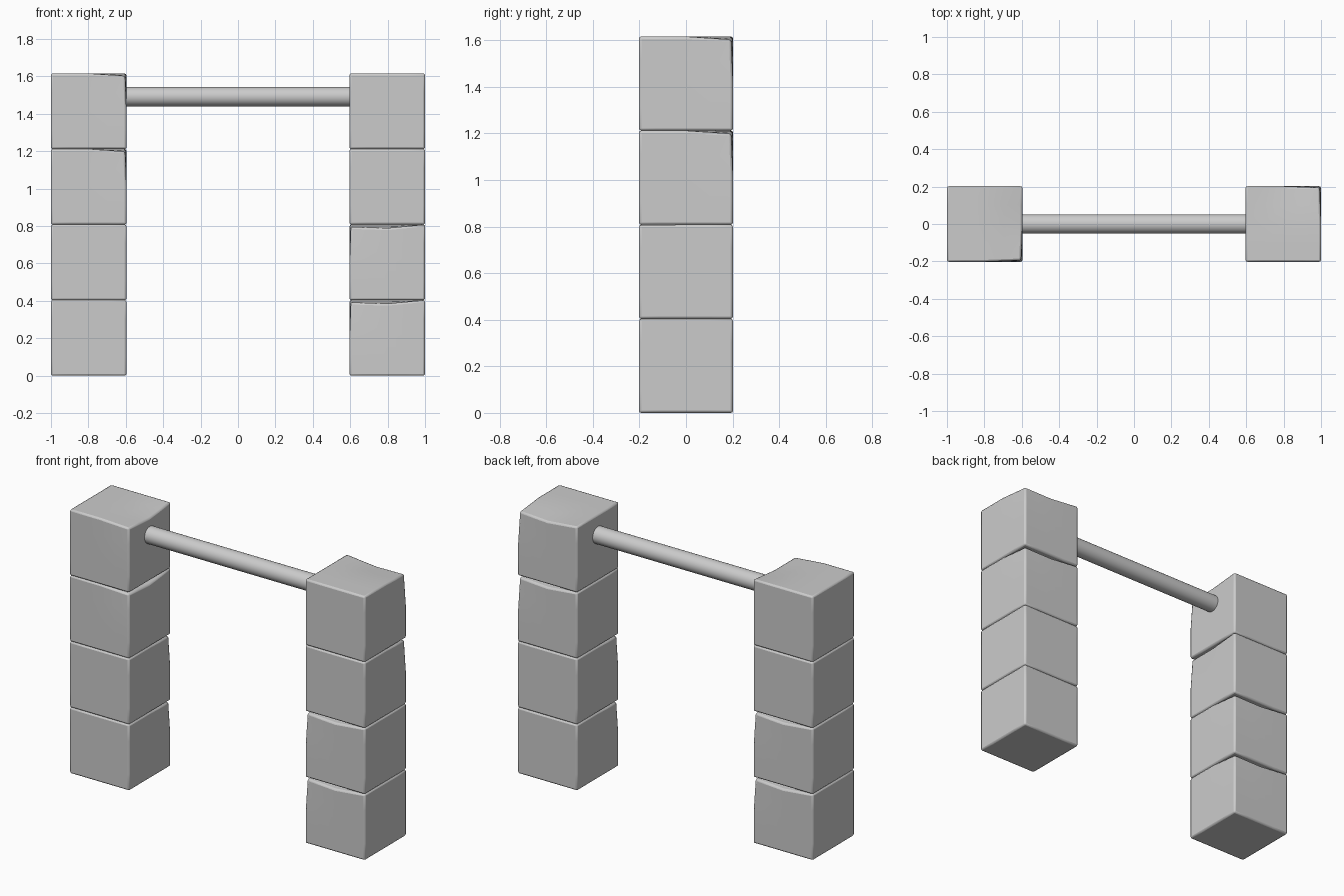
import bpy, bmesh
from mathutils import Matrix
from math import radians

if "Cube" in bpy.data.objects:
    bpy.data.objects.remove(bpy.data.objects["Cube"])

S = 0.404          # block size
H = S / 2


def stone_block(name, x, level, turn):
    """Bevelled cube whose top has one sagging edge and one worn corner."""
    bm = bmesh.new()
    bmesh.ops.create_cube(bm, size=S)
    bmesh.ops.subdivide_edges(bm, edges=bm.edges[:], cuts=3, use_grid_fill=True)
    for v in bm.verts:
        u, w, t = v.co.x / H, v.co.y / H, v.co.z / H
        top, back = max(0, t), max(0, w)
        sag = 0.02 * (1 - abs(u)) * back
        corner = max(0, u) * back * top
        v.co.z -= sag * top + 0.013 * corner
        v.co.x -= 0.008 * corner
        v.co.y -= 0.008 * corner
    bmesh.ops.rotate(bm, verts=bm.verts[:], cent=(0, 0, 0),
                     matrix=Matrix.Rotation(radians(turn), 3, 'Z'))
    mesh = bpy.data.meshes.new(name)
    bm.to_mesh(mesh)
    bm.free()
    ob = bpy.data.objects.new(name, mesh)
    ob.location = (x, 0, H + level * S)
    bpy.context.collection.objects.link(ob)
    bev = ob.modifiers.new("edge_bevel", 'BEVEL')
    bev.width = 0.01
    bev.segments = 2
    bev.limit_method = 'ANGLE'
    bev.angle_limit = radians(50)
    bpy.ops.object.select_all(action='DESELECT')
    bpy.context.view_layer.objects.active = ob
    ob.select_set(True)
    bpy.ops.object.shade_smooth_by_angle(angle=radians(30))


# Two pillars of stacked blocks, each block turned to vary the wear
for side, x, turns in (("left", -0.798, (0, 0, -90, -90)),
                       ("right", 0.798, (180, 180, 0, 0))):
    for level, turn in enumerate(turns):
        stone_block(f"{side}_pillar_block_{level + 1}", x, level, turn)

# Round crossbar between the top blocks
bpy.ops.mesh.primitive_cylinder_add(vertices=32, radius=0.052, depth=1.22,
                                    location=(0, 0, 1.492),
                                    rotation=(0, radians(90), 0))
bar = bpy.context.object
bar.name = "crossbar"
bpy.ops.object.shade_smooth_by_angle(angle=radians(30))
